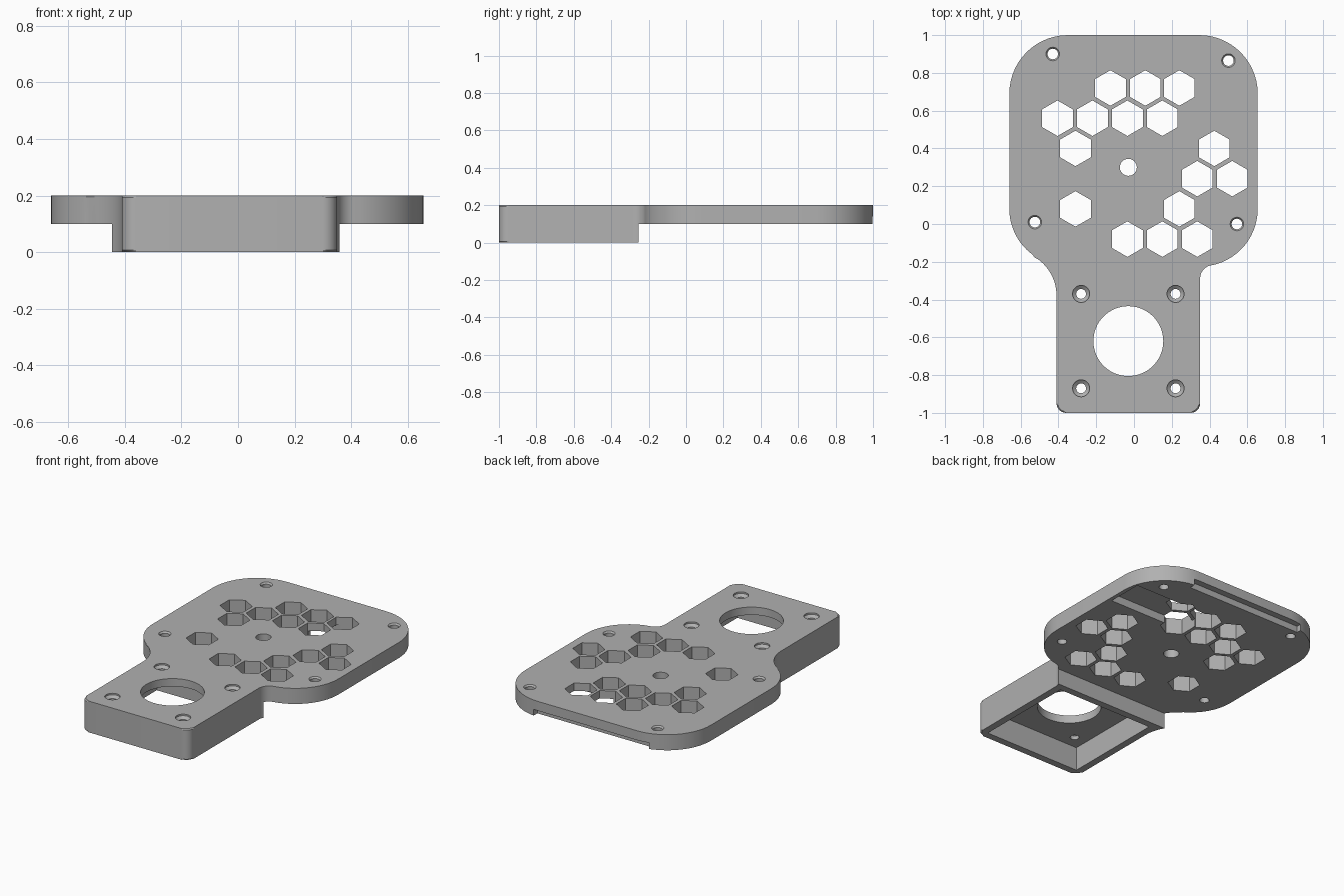
import bpy, bmesh
from math import cos, sin, pi, radians, atan2, degrees

old = bpy.data.objects.get("Cube")
if old:
    bpy.data.objects.remove(old, do_unlink=True)

grey = bpy.data.materials.new("matte grey")
grey.use_nodes = True
GREY = (0.44, 0.44, 0.44, 1)
grey.diffuse_color = GREY
grey.node_tree.nodes["Principled BSDF"].inputs["Base Color"].default_value = GREY


def arc(cx, cy, r, a0, a1, n=14):
    """Points on an arc, angles in degrees."""
    angles = [radians(a0 + (a1 - a0) * i / n) for i in range(n + 1)]
    return [(cx + r * cos(a), cy + r * sin(a)) for a in angles]


def loft(bm, sections):
    """Closed solid through equal-length sections of (points, z)."""
    rings = [[bm.verts.new((x, y, z)) for x, y in pts] for pts, z in sections]
    for low, high in zip(rings, rings[1:]):
        for i in range(len(low)):
            j = (i + 1) % len(low)
            bm.faces.new((low[i], low[j], high[j], high[i]))
    bm.faces.new(rings[0][::-1])
    bm.faces.new(rings[-1])


def finish(bm, name):
    bmesh.ops.recalc_face_normals(bm, faces=bm.faces)
    mesh = bpy.data.meshes.new(name)
    bm.to_mesh(mesh)
    bm.free()
    mesh.materials.append(grey)
    ob = bpy.data.objects.new(name, mesh)
    bpy.context.collection.objects.link(ob)
    return ob


def lathe(bm, x, y, profile, sides=32, turn=0):
    """Round or polygonal plug from (radius, z) pairs."""
    loft(bm, [(arc(x, y, r, turn, turn + 360, sides)[:-1], z) for r, z in profile])


def box(bm, x0, x1, y0, y1, z0, z1):
    rect = [(x0, y0), (x1, y0), (x1, y1), (x0, y1)]
    loft(bm, [(rect, z0), (rect, z1)])


def cut(target, bm, name):
    cutter = finish(bm, name)
    cutter.hide_render = True
    mod = target.modifiers.new(name, 'BOOLEAN')
    mod.operation = 'DIFFERENCE'
    mod.solver = 'EXACT'
    mod.object = cutter
    bpy.context.view_layer.objects.active = target
    bpy.ops.object.modifier_apply(modifier=name)
    bpy.data.objects.remove(cutter, do_unlink=True)


# Body outline: wide rounded head, blended into a narrow stem
right_turn = degrees(atan2(-0.368, 0.07))
left_turn = degrees(atan2(-0.46, -0.29))
outline = (
    arc(-0.36, -0.95, 0.05, 180, 270, 6)
    + arc(0.30, -0.95, 0.05, 270, 360, 6)
    + arc(0.42, -0.288, 0.07, 180, right_turn + 180, 8)
    + arc(0.35, 0.08, 0.305, right_turn, 0)[1:]
    + arc(0.345, 0.69, 0.31, 0, 90)
    + arc(-0.35, 0.69, 0.31, 90, 180)
    + arc(-0.36, 0.08, 0.30, 180, left_turn + 360)
    + arc(-0.65, -0.38, 0.24, left_turn + 180, 0)[1:]
)
bm = bmesh.new()
loft(bm, [(outline, 0), (outline, 0.2)])
rims = [e for e in bm.edges if abs(e.verts[0].co.z - e.verts[1].co.z) < 1e-5]
bmesh.ops.bevel(bm, geom=rims, offset=0.007, segments=1, affect='EDGES')
body = finish(bm, "mounting_plate")

# Head is half as thick as the stem
bm = bmesh.new()
box(bm, -1, 1, -0.255, 1.2, -0.1, 0.1)
cut(body, bm, "head_relief")

# Hollow stem, underside pocket and rear edge notch
bm = bmesh.new()
box(bm, -0.365, 0.305, -0.955, -0.30, -0.1, 0.15)
box(bm, 0.07, 0.63, 0.55, 0.78, 0.05, 0.15)
box(bm, -0.43, 0.38, 0.96, 1.1, 0.05, 0.14)
cut(body, bm, "pockets")

# Through holes
bm = bmesh.new()
hex_rows = {
    0.72: (-0.125, 0.06, 0.24),
    0.56: (-0.405, -0.22, -0.035, 0.15),
    0.40: (-0.31, 0.425),
    0.24: (0.335, 0.52),
    0.08: (-0.31, 0.24),
    -0.08: (-0.035, 0.15, 0.335),
}
for y, xs in hex_rows.items():
    for x in xs:
        lathe(bm, x, y, [(0.094, -0.1), (0.094, 0.3)], 6, 30)

lathe(bm, -0.03, 0.30, [(0.045, -0.1), (0.045, 0.3)])
lathe(bm, -0.03, -0.62, [(0.185, -0.1), (0.185, 0.3)], 64)

for x in (-0.28, 0.22):
    for y in (-0.37, -0.87):
        lathe(bm, x, y, [(0.026, -0.1), (0.026, 0.175), (0.045, 0.19), (0.045, 0.3)])

for x, y in ((-0.43, 0.90), (0.50, 0.865), (-0.525, 0.01), (0.545, 0)):
    lathe(bm, x, y, [(0.028, -0.1), (0.028, 0.19), (0.036, 0.2), (0.036, 0.3)])
cut(body, bm, "holes")

# Smooth the curved walls, keep the edges crisp
bpy.ops.object.select_all(action='DESELECT')
body.select_set(True)
bpy.context.view_layer.objects.active = body
bpy.ops.object.shade_smooth_by_angle(angle=radians(25))
